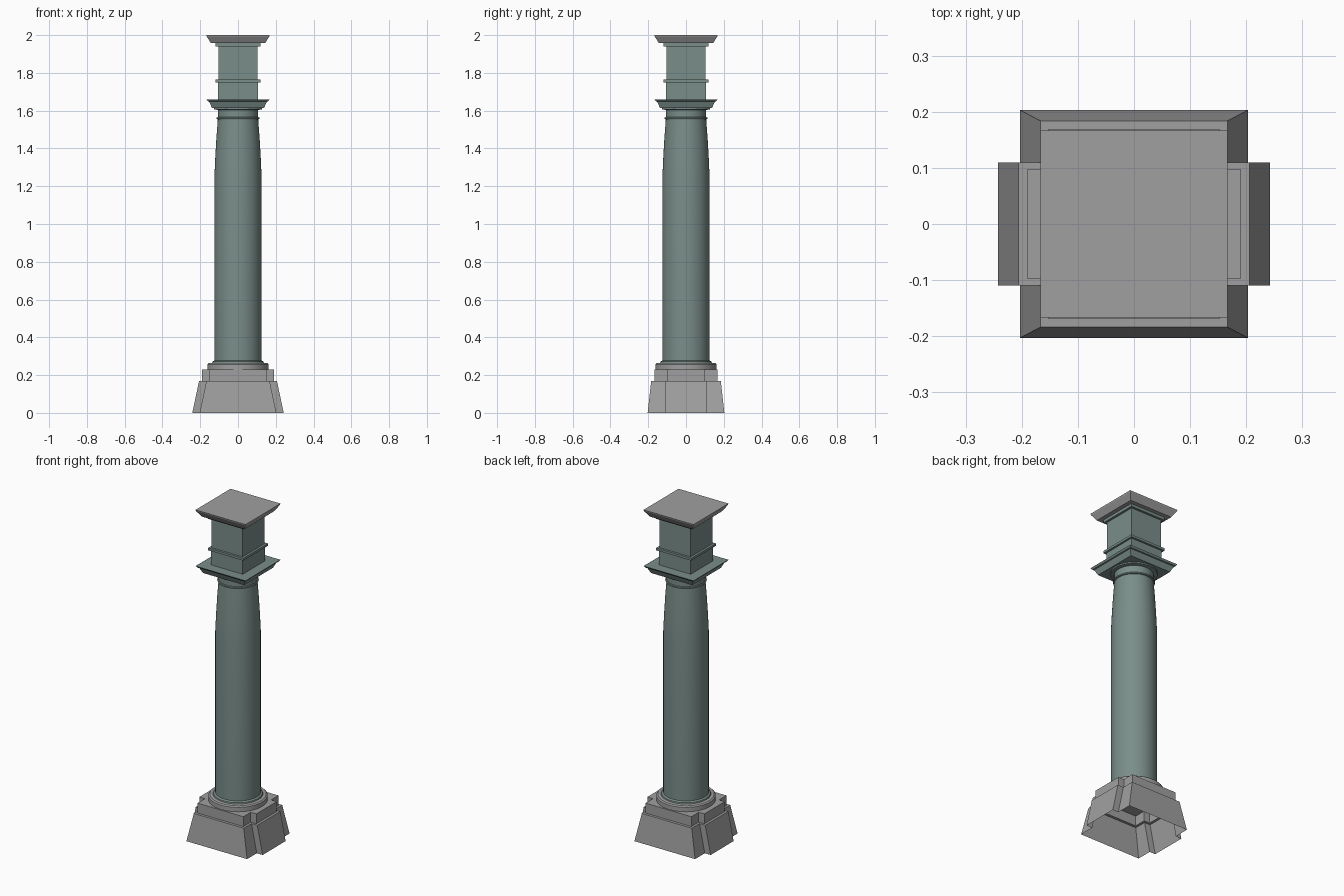
import bpy, math

if "Cube" in bpy.data.objects:
    bpy.data.objects.remove(bpy.data.objects["Cube"])


def material(name, color):
    m = bpy.data.materials.new(name)
    m.diffuse_color = color
    m.use_nodes = True
    m.node_tree.nodes["Principled BSDF"].inputs["Base Color"].default_value = m.diffuse_color
    return m


teal = material("painted_teal", (0.195, 0.27, 0.253, 1))
stone = material("dark_stone", (0.35, 0.35, 0.35, 1))


def loft(name, rings, cap_bottom=False, cap_top=False, mat=stone, smooth=False):
    """Skin a stack of equal-length point rings, optionally closing the ends."""
    n = len(rings[0])
    verts = [p for r in rings for p in r]
    faces = []
    for k in range(len(rings) - 1):
        a, b = k * n, (k + 1) * n
        faces += [(a + i, a + (i + 1) % n, b + (i + 1) % n, b + i) for i in range(n)]
    if cap_bottom:
        faces.append(tuple(reversed(range(n))))
    if cap_top:
        faces.append(tuple(range(len(verts) - n, len(verts))))
    me = bpy.data.meshes.new(name)
    me.from_pydata(verts, [], faces)
    ob = bpy.data.objects.new(name, me)
    bpy.context.collection.objects.link(ob)
    me.materials.append(mat)
    if smooth:
        bpy.ops.object.select_all(action='DESELECT')
        ob.select_set(True)
        bpy.context.view_layer.objects.active = ob
        bpy.ops.object.shade_smooth_by_angle(angle=math.radians(30))
    return ob


def square(h, z):
    return [(-h, -h, z), (h, -h, z), (h, h, z), (-h, h, z)]


def circle(r, z, n=48):
    return [(r * math.cos(2 * math.pi * i / n), r * math.sin(2 * math.pi * i / n), z)
            for i in range(n)]


def plan(x, y, tx, ty, z):
    """Rectangle x,y with a tab of half width ty reaching tx on both sides."""
    half = [(x, -y), (x, -ty), (tx, -ty), (tx, ty), (x, ty), (x, y)]
    return [(a, b, z) for a, b in half] + [(-a, -b, z) for a, b in half]


# Pedestal with side tabs, open underneath
loft("pedestal", [
    plan(.203, .203, .242, .11, 0),
    plan(.167, .184, .206, .11, .17),
    plan(.153, .168, .191, .097, .17),
    plan(.153, .168, .191, .097, .23),
], cap_top=True)

# Round base moulding
loft("base_ring", [circle(r, z) for r, z in [
    (.162, .23), (.162, .257), (.155, .263), (.12, .266)]], smooth=True)

# Shaft with tapering upper part, astragal and neck
loft("shaft", [circle(r, z) for r, z in [
    (.137, .265), (.135, .272), (.125, .278), (.125, 1.25), (.120, 1.36),
    (.114, 1.46), (.107, 1.552), (.112, 1.554), (.114, 1.559), (.112, 1.564),
    (.107, 1.566), (.107, 1.604), (.127, 1.607), (.127, 1.617)]],
    mat=teal, smooth=True)

# Square capital
loft("capital", [square(h, z) for h, z in [
    (.138, 1.615), (.153, 1.648), (.160, 1.65), (.167, 1.66)]],
    True, True, teal)

# Square block with two bands
loft("upper_block", [square(h, z) for h, z in [
    (.106, 1.66), (.106, 1.75), (.118, 1.75), (.118, 1.764), (.104, 1.764),
    (.104, 1.94), (.118, 1.94), (.118, 1.957)]], True, True, teal)

# Flared stone cap
loft("cap", [square(h, z) for h, z in [
    (.143, 1.957), (.165, 1.992), (.167, 2.0)]], True, True)
